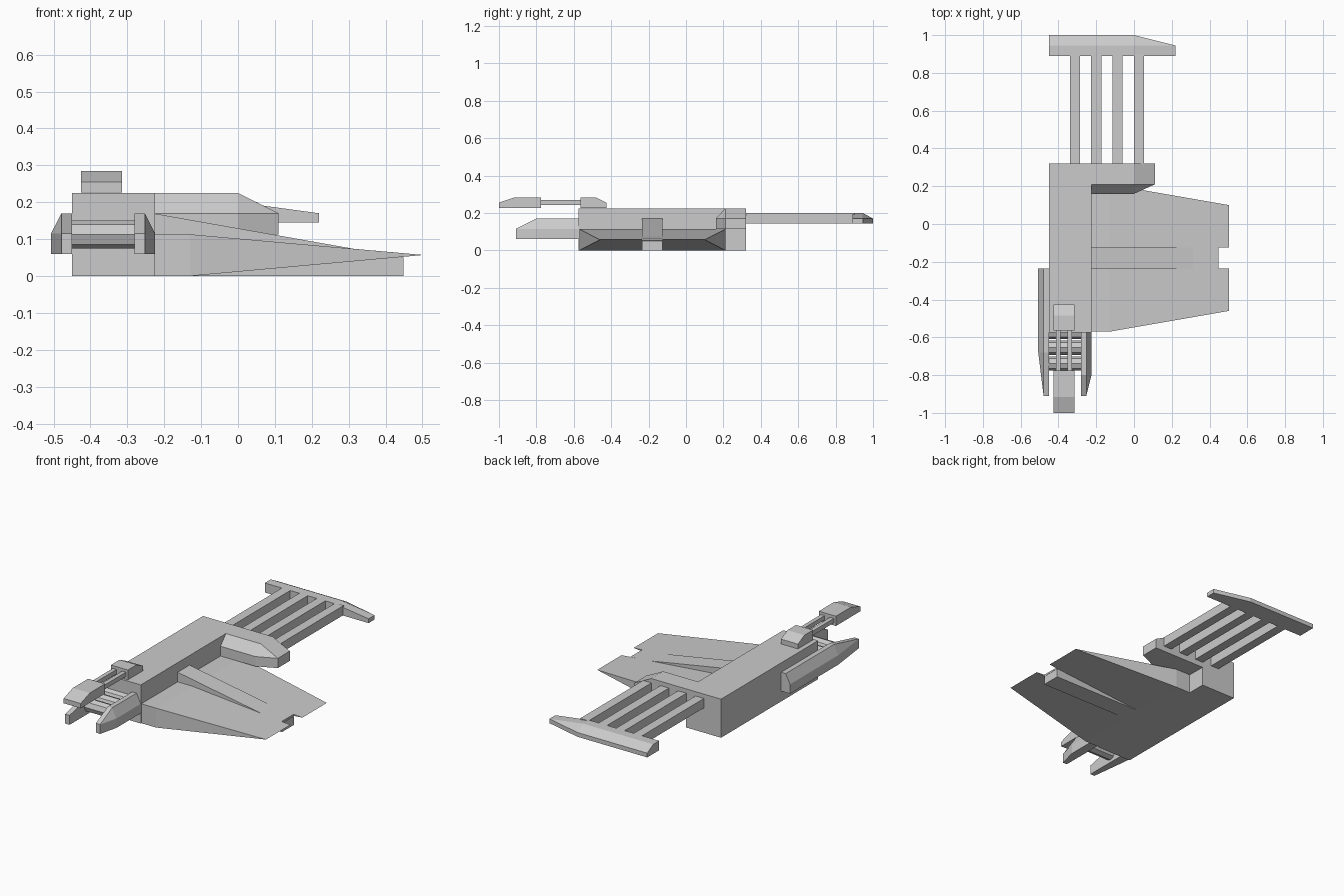
import bpy, bmesh, math
from mathutils import Matrix

cube = bpy.data.objects.get("Cube")
if cube:
    bpy.data.objects.remove(cube)

grey = bpy.data.materials.new("hull_grey")
grey.use_nodes = True
colour = (0.6, 0.6, 0.6, 1)
grey.diffuse_color = colour
grey.node_tree.nodes["Principled BSDF"].inputs["Base Color"].default_value = colour


def finish(name, bm):
    bmesh.ops.recalc_face_normals(bm, faces=bm.faces)
    mesh = bpy.data.meshes.new(name)
    bm.to_mesh(mesh)
    bm.free()
    mesh.materials.append(grey)
    obj = bpy.data.objects.new(name, mesh)
    bpy.context.collection.objects.link(obj)
    return obj


def hull(name, points):
    """Convex solid around the given corner points."""
    bm = bmesh.new()
    for p in points:
        bm.verts.new(p)
    res = bmesh.ops.convex_hull(bm, input=bm.verts)
    loose = [v for v in bm.verts if not v.link_faces]
    bmesh.ops.delete(bm, geom=loose, context='VERTS')
    bmesh.ops.dissolve_limit(bm, angle_limit=math.radians(0.5), verts=bm.verts, edges=bm.edges)
    return finish(name, bm)


def box(name, xs, ys, zs):
    return hull(name, [(x, y, z) for x in xs for y in ys for z in zs])


def winged_block(name, root, tip, y_flat, y_mid, y_edge, low, mid, high):
    """Block with one chamfered long edge and a tapered end beyond x = 0."""
    section = [(y_flat, low), (y_flat, high), (y_mid, high), (y_edge, mid), (y_edge, low)]
    pts = [(x, y, z) for x in (root, 0) for y, z in section]
    pts += [(tip, y, z) for y in (y_flat, y_mid) for z in (low, mid)]
    return hull(name, pts)


def prong(name, inner, outer, back, bend):
    """Fork prong with chamfered outer edge and tapered nose."""
    middle = (inner + outer) / 2
    section = [(inner, .06), (inner, .17), (middle, .17), (outer, .115), (outer, .06)]
    pts = [(x, y, z) for y in (back, bend) for x, z in section]
    pts += [(x, -.91, z) for x in (inner, middle) for z in (.06, .115)]
    return hull(name, pts)


def sloped_block(name, flat, knee, nose):
    """Weapon block whose top slopes down toward its nose."""
    profile = [(flat, .227), (flat, .284), (knee, .284), (nose, .255), (nose, .227)]
    return hull(name, [(x, y, z) for x in (-.425, -.315) for y, z in profile])


# Main fuselage and the rear side block
box("fuselage", (-.45, -.225), (-.575, .32), (0, .225))
winged_block("rear_side_block", -.225, .11, .32, .21, .16, .113, .17, .225)

# Tail plane carried on four bars
winged_block("tail_plane", -.45, .22, .89, .945, 1, .145, .17, .2)
for i in range(4):
    x = -.34 + i * .113
    box(f"tail_bar_{i + 1}", (x, x + .054), (.31, .9), (.145, .2))

# Wing: two panels, a shorter centre strip and a raised rib
rib = (-.235, -.125)


def wing_panel(name, y_root, y_tip, x_tip, z_tip):
    pts = [(x, y, z) for x in (-.23, -.13) for y in y_root for z in (0, .113)]
    pts += [(x_tip, y, z) for y in y_tip for z in z_tip]
    return hull(name, pts)


wing_panel("wing_front_panel", (-.57, rib[0]), (-.46, rib[0]), .503, (.057,))
wing_panel("wing_rear_panel", (rib[1], .21), (rib[1], .1), .503, (.057,))
wing_panel("wing_centre_strip", rib, rib, .447, (.052, .062))
hull("wing_rib", [(x, y, z) for y in rib
                  for x, z in ((-.23, 0), (-.23, .17), (.448, 0), (.448, .05))])

# Front fork
prong("outer_prong", -.45, -.507, -.235, -.68)
prong("inner_prong", -.28, -.225, -.57, -.8)

# Eight-sided rungs between the prongs
for i in range(3):
    bm = bmesh.new()
    bmesh.ops.create_cone(bm, cap_ends=True, segments=8, radius1=.0375, radius2=.0375, depth=.175)
    turn = Matrix.Translation((-.365, -.572 - i * .083, .1125)) @ Matrix.Rotation(math.pi / 2, 4, 'Y')
    bmesh.ops.transform(bm, matrix=turn, verts=bm.verts)
    finish(f"fork_rung_{i + 1}", bm)

# Top weapon: two blocks joined by a pair of rods
sloped_block("weapon_rear_block", -.565, -.485, -.425)
sloped_block("weapon_front_block", -.775, -.915, -1)
for side, x in (("right", -.412), ("left", -.352)):
    box(f"weapon_rod_{side}", (x, x + .024), (-.785, -.555), (.242, .268))
